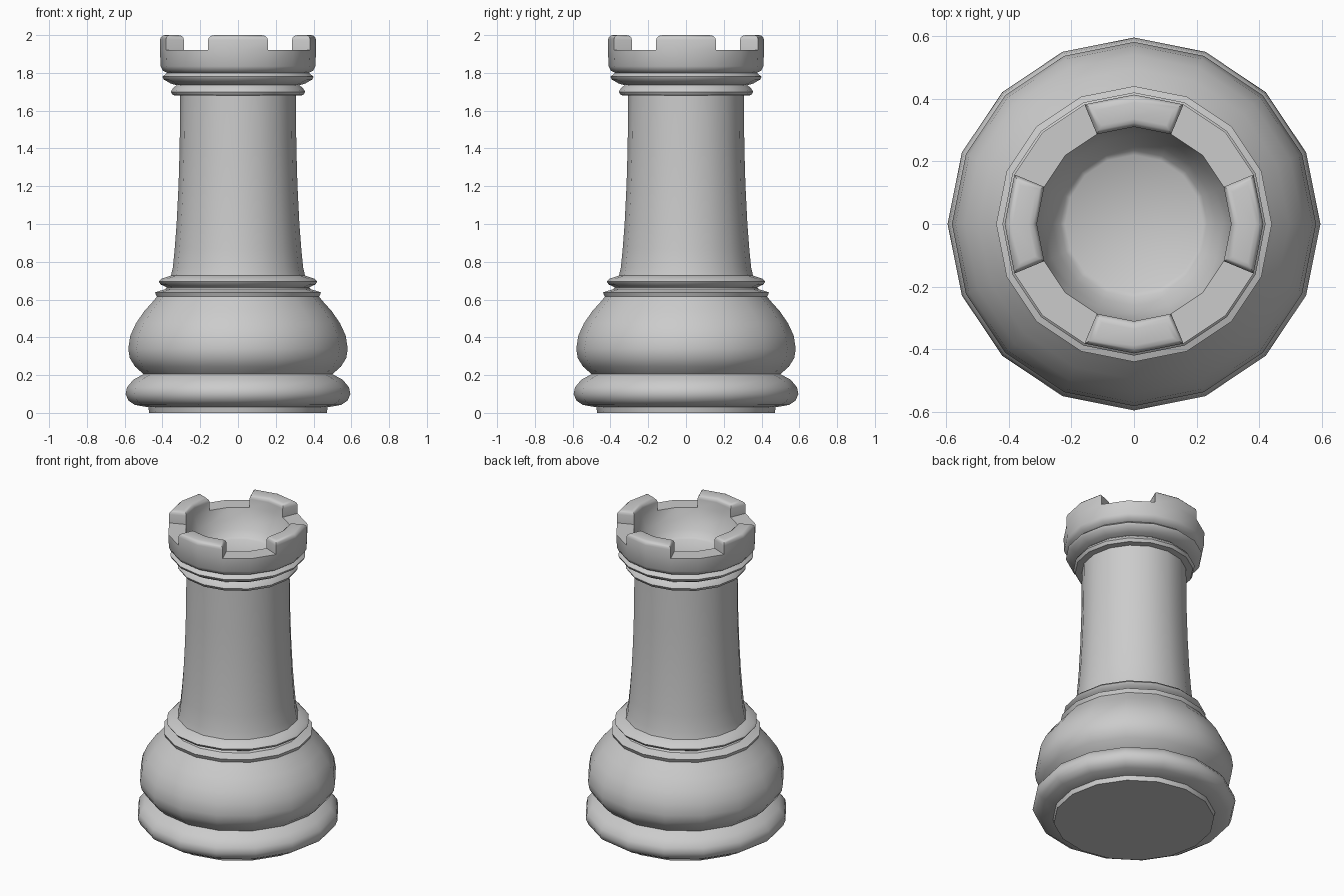
import bpy, bmesh, math

if "Cube" in bpy.data.objects:
    bpy.data.objects.remove(bpy.data.objects["Cube"])

SIDES = 16
RIM_Z, TOP_Z = 1.92, 2.0
RIM_OUT, RIM_IN = 0.413, 0.31

# Half-section (radius, height), from the underside, up the outside, down into the bowl
foot = [(0.47, 0.0), (0.475, 0.03), (0.545, 0.042), (0.58, 0.065), (0.595, 0.10),
        (0.588, 0.135), (0.555, 0.175), (0.50, 0.205)]
belly = [(0.545, 0.245), (0.573, 0.29), (0.581, 0.34), (0.57, 0.41), (0.54, 0.475),
         (0.495, 0.54), (0.45, 0.59), (0.43, 0.615), (0.44, 0.638)]
collar = [(0.385, 0.655), (0.378, 0.665), (0.41, 0.68), (0.42, 0.695), (0.405, 0.71), (0.355, 0.727)]
shaft = [(0.345, 0.77), (0.335, 0.87), (0.325, 1.0), (0.315, 1.2), (0.309, 1.4), (0.306, 1.68)]
neck_rings = [(0.345, 1.682), (0.356, 1.70), (0.345, 1.718), (0.325, 1.735), (0.355, 1.743),
              (0.393, 1.765), (0.40, 1.78), (0.375, 1.80)]
head = [(0.398, 1.812), (0.41, 1.835), (RIM_OUT, RIM_Z), (RIM_IN, RIM_Z)]
bowl = [(0.285, 1.85), (0.26, 1.80), (0.235, 1.765), (0.22, 1.755)]
profile = foot + belly + collar + shaft + neck_rings + head + bowl

bm = bmesh.new()

# Lathe the section
rings = []
for r, z in profile:
    rings.append([bm.verts.new((r * math.cos(2 * math.pi * i / SIDES),
                                r * math.sin(2 * math.pi * i / SIDES), z))
                  for i in range(SIDES)])
rim_index = profile.index((RIM_OUT, RIM_Z))
rim_faces = []
for k, (a, b) in enumerate(zip(rings, rings[1:])):
    for i in range(SIDES):
        j = (i + 1) % SIDES
        f = bm.faces.new((a[i], a[j], b[j], b[i]))
        if k == rim_index:
            rim_faces.append(f)
bm.faces.new(list(reversed(rings[0])))
bm.faces.new(rings[-1])

# Battlements: raise two rim faces centred on each axis and round their tops
raised = [rim_faces[i] for q in range(4) for i in ((4 * q - 1) % SIDES, 4 * q)]
out = bmesh.ops.extrude_face_region(bm, geom=raised)
new_verts = [g for g in out["geom"] if isinstance(g, bmesh.types.BMVert)]
new_faces = {g for g in out["geom"] if isinstance(g, bmesh.types.BMFace)}
bmesh.ops.delete(bm, geom=[f for f in raised if f.is_valid and f not in new_faces],
                 context='FACES')
bmesh.ops.translate(bm, verts=new_verts, vec=(0, 0, TOP_Z - RIM_Z))
edges = [e for e in bm.edges
         if all(v.co.z > TOP_Z - 0.001 for v in e.verts)
         and any(abs(f.normal.z) < 0.5 or f not in new_faces for f in e.link_faces)]
bmesh.ops.bevel(bm, geom=edges, offset=0.025, segments=3, profile=0.5, affect='EDGES')

bmesh.ops.recalc_face_normals(bm, faces=bm.faces[:])
mesh = bpy.data.meshes.new("rook_tower")
bm.to_mesh(mesh)
bm.free()
tower = bpy.data.objects.new("rook_tower", mesh)
bpy.context.collection.objects.link(tower)

# Smooth shading with crisp mouldings
bpy.context.view_layer.objects.active = tower
tower.select_set(True)
bpy.ops.object.shade_smooth_by_angle(angle=math.radians(38))
